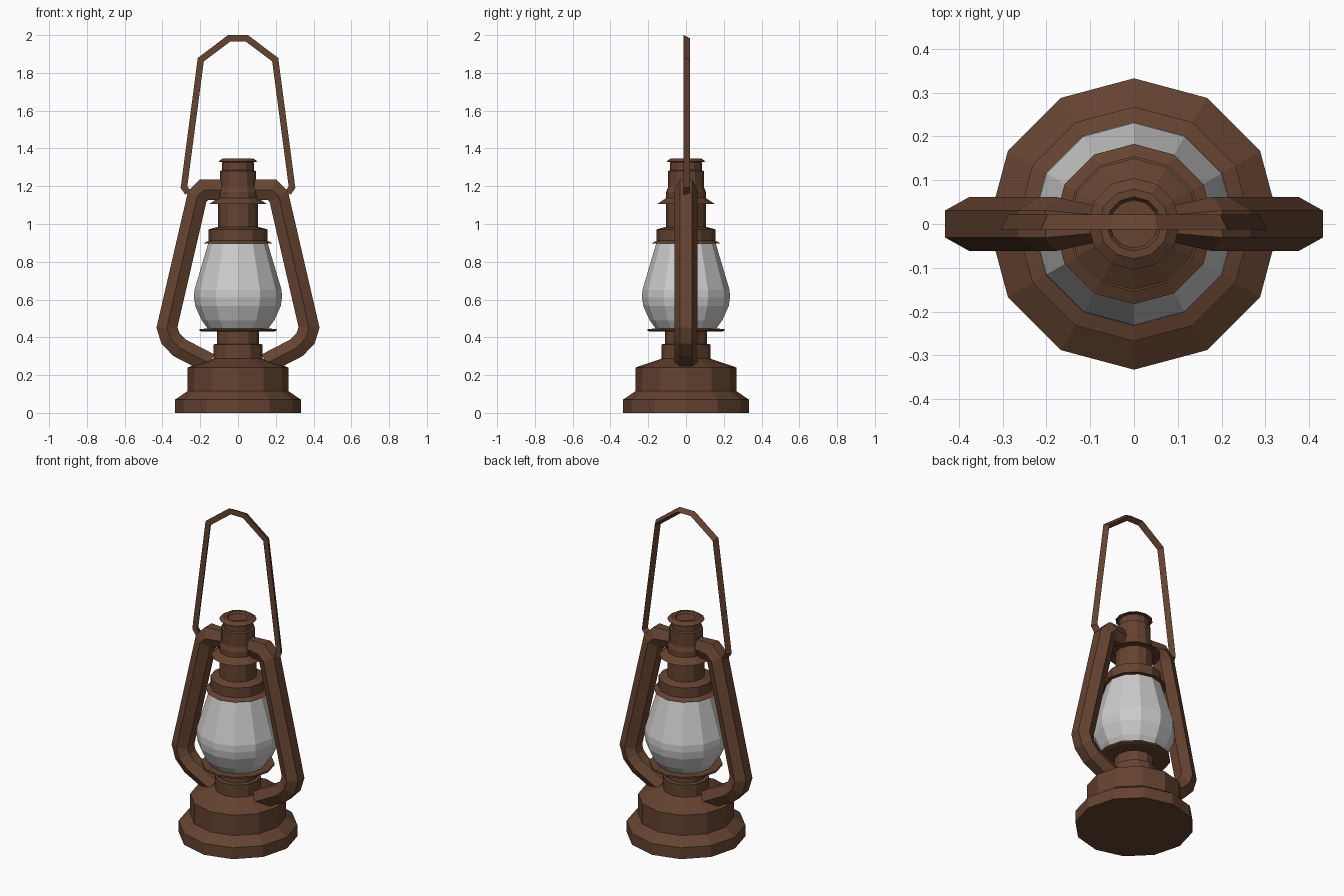
import bpy, bmesh, math
from mathutils import Vector

if "Cube" in bpy.data.objects:
    bpy.data.objects.remove(bpy.data.objects["Cube"])

brown = bpy.data.materials.new("rusty_brown")
brown.diffuse_color = (0.13, 0.056, 0.03, 1)
brown.use_nodes = True
brown.node_tree.nodes["Principled BSDF"].inputs["Base Color"].default_value = brown.diffuse_color


def finish(name, bm, mat):
    bmesh.ops.recalc_face_normals(bm, faces=bm.faces[:])
    mesh = bpy.data.meshes.new(name)
    bm.to_mesh(mesh)
    bm.free()
    obj = bpy.data.objects.new(name, mesh)
    bpy.context.collection.objects.link(obj)
    if mat:
        mesh.materials.append(mat)
    return obj


def skin(bm, rings):
    """Bridge successive closed rings and cap both ends."""
    n = len(rings[0])
    for a, b in zip(rings, rings[1:]):
        for i in range(n):
            j = (i + 1) % n
            bm.faces.new((a[i], a[j], b[j], b[i]))
    bm.faces.new(rings[0])
    bm.faces.new(rings[-1])


def lathe(name, profile, mat=brown, sides=12):
    bm = bmesh.new()
    rings = []
    for r, z in profile:
        angles = [2 * math.pi * i / sides for i in range(sides)]
        rings.append([bm.verts.new((r * math.cos(a), r * math.sin(a), z)) for a in angles])
    skin(bm, rings)
    return finish(name, bm, mat)


def sweep(name, path, section, y_scale=None):
    """Sweep a (normal, y) section along an x-z path with mitred corners."""
    bm = bmesh.new()
    pts = [Vector(p) for p in path]
    rings = []
    for i, p in enumerate(pts):
        d_in = (p - pts[i - 1]).normalized() if i else (pts[1] - p).normalized()
        d_out = (pts[i + 1] - p).normalized() if i < len(pts) - 1 else d_in
        t = (d_in + d_out).normalized()
        nrm = Vector((-t.y, t.x)) / max(t.dot(d_in), 0.5)
        ys = y_scale[i] if y_scale else 1
        rings.append([bm.verts.new((p.x + nrm.x * u, v * ys, p.y + nrm.y * u)) for u, v in section])
    skin(bm, rings)
    return finish(name, bm, brown)


# Fuel tank and burner neck
lathe("fuel_tank", [(.333, 0), (.333, .07), (.268, .115), (.268, .24), (.13, .287)])
lathe("burner_neck", [(.13, .27), (.13, .362), (.112, .366), (.112, .435)])
lathe("globe_plate", [(.19, .43), (.205, .435), (.205, .445), (.15, .446)])

# Glass globe
lathe("glass_globe", [(.155, .44), (.192, .49), (.226, .565), (.233, .61),
                      (.231, .65), (.155, .905)], mat=None)

# Hood, chimney and cap
lathe("hood", [(.15, .897), (.183, .897), (.155, .912), (.155, .972), (.105, .985)])
lathe("chimney", [(.105, .97), (.105, 1.17), (.095, 1.195), (.095, 1.28), (.075, 1.29)])
lathe("chimney_skirt", [(.105, 1.112), (.15, 1.107), (.105, 1.137)])
lathe("cap_neck", [(.085, 1.28), (.085, 1.325), (.075, 1.335)])
lathe("cap", [(.07, 1.328), (.105, 1.33), (.08, 1.347), (.062, 1.347), (.055, 1.335)])

# Hexagonal side tubes
hexagon = [(.062 * math.sin(math.radians(60 * k)), .062 * math.cos(math.radians(60 * k)))
           for k in range(6)]
tube = sweep("side_tube",
             [(.08, 1.181), (.18, 1.181), (.216, 1.145), (.376, .453),
              (.358, .395), (.31, .345), (.15, .262)],
             hexagon, [.65, 1, 1, 1, 1, 1, 1])
mirror = tube.modifiers.new("mirror", 'MIRROR')
mirror.use_axis[0] = True

# Triangular wire handle
half = [(.265, 1.165), (.286, 1.195), (.197, 1.87), (.047, 1.983)]
path = half + [(-x, z) for x, z in reversed(half)]
sweep("carry_handle", path, [(.017, -.012), (-.017, -.012), (0, .022)])
